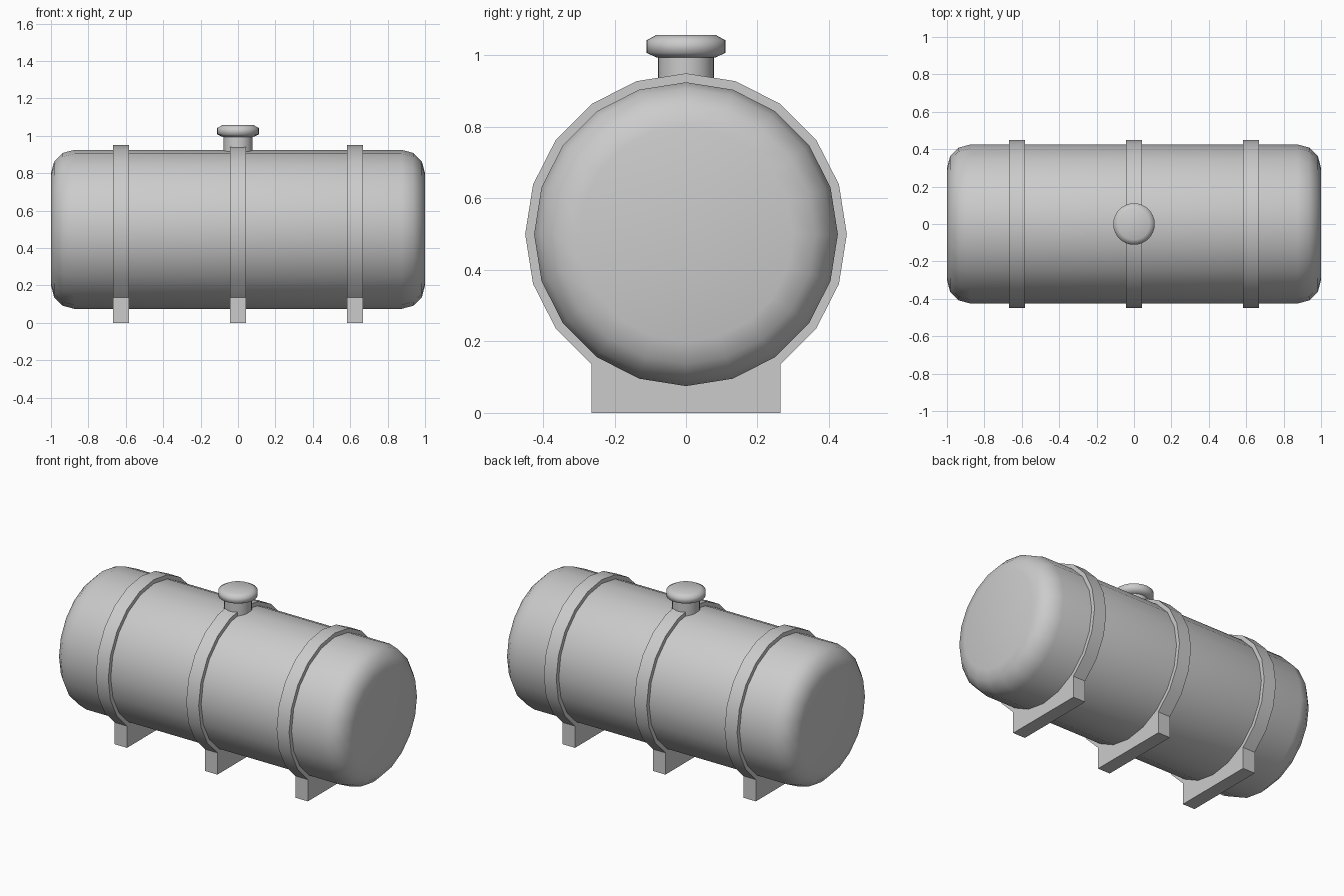
import bpy, bmesh, math
from mathutils import Matrix

if "Cube" in bpy.data.objects:
    bpy.data.objects.remove(bpy.data.objects["Cube"])

X_AXIS = Matrix.Rotation(math.pi / 2, 4, 'Y')


def finish(name, bm, angle):
    bmesh.ops.recalc_face_normals(bm, faces=bm.faces)
    mesh = bpy.data.meshes.new(name)
    bm.to_mesh(mesh)
    bm.free()
    obj = bpy.data.objects.new(name, mesh)
    bpy.context.collection.objects.link(obj)
    bpy.ops.object.select_all(action='DESELECT')
    obj.select_set(True)
    bpy.context.view_layer.objects.active = obj
    bpy.ops.object.shade_smooth_by_angle(angle=math.radians(angle))
    return obj


def lathe(bm, profile, sides, closed=False):
    """Spin (radius, height) points around z; cap the ends unless closed."""
    loops = []
    for r, h in profile:
        loops.append([bm.verts.new((r * math.cos(2 * math.pi * i / sides),
                                    r * math.sin(2 * math.pi * i / sides), h))
                      for i in range(sides)])
    pairs = list(zip(loops, loops[1:]))
    if closed:
        pairs.append((loops[-1], loops[0]))
    for a, b in pairs:
        for i in range(sides):
            j = (i + 1) % sides
            bm.faces.new((a[i], a[j], b[j], b[i]))
    if not closed:
        bm.faces.new(loops[0])
        bm.faces.new(loops[-1])


# Tank body: 20-sided drum with rounded rims
R, ROUND = 0.425, 0.125
half = [(R - ROUND + ROUND * math.cos(math.radians(a)),
         1 - ROUND + ROUND * math.sin(math.radians(a))) for a in (0, 30, 60, 90)]
profile = [(r, -h) for r, h in reversed(half)] + half
bm = bmesh.new()
lathe(bm, profile, 20)
bm.transform(Matrix.Translation((0, 0, 0.5)) @ X_AXIS)
finish("tank_body", bm, 40)

# Straps: bands around the tank, lowest faces pulled down into a foot
for label, x in (("left", -0.625), ("middle", 0), ("right", 0.625)):
    w = 0.043
    bm = bmesh.new()
    lathe(bm, [(0.415, -w), (0.45, -w), (0.45, w), (0.415, w)], 20, closed=True)
    bm.transform(Matrix.Translation((x, 0, 0.5)) @ X_AXIS)
    bm.normal_update()
    bottom = [f for f in bm.faces
              if all((v.co.yz - f.verts[0].co.yz).length < 0.2 for v in f.verts)
              and abs(f.calc_center_median().x - x) < 0.01
              and math.hypot(f.calc_center_median().y, f.calc_center_median().z - 0.5) > 0.43
              and f.calc_center_median().z < 0.14]
    foot = bmesh.ops.extrude_face_region(bm, geom=bottom)["geom"]
    for v in foot:
        if isinstance(v, bmesh.types.BMVert):
            v.co.z = 0
    bmesh.ops.delete(bm, geom=[f for f in bottom if f.is_valid], context='FACES_ONLY')
    finish(label + "_strap_and_foot", bm, 30)

# Filler neck
bm = bmesh.new()
lathe(bm, [(0.078, 0.88), (0.078, 1.0)], 32)
finish("filler_neck", bm, 40)

# Filler cap with chamfered rims
bm = bmesh.new()
lathe(bm, [(0.082, 0.994), (0.111, 1.008), (0.111, 1.042), (0.084, 1.057)], 32)
finish("filler_cap", bm, 65)
